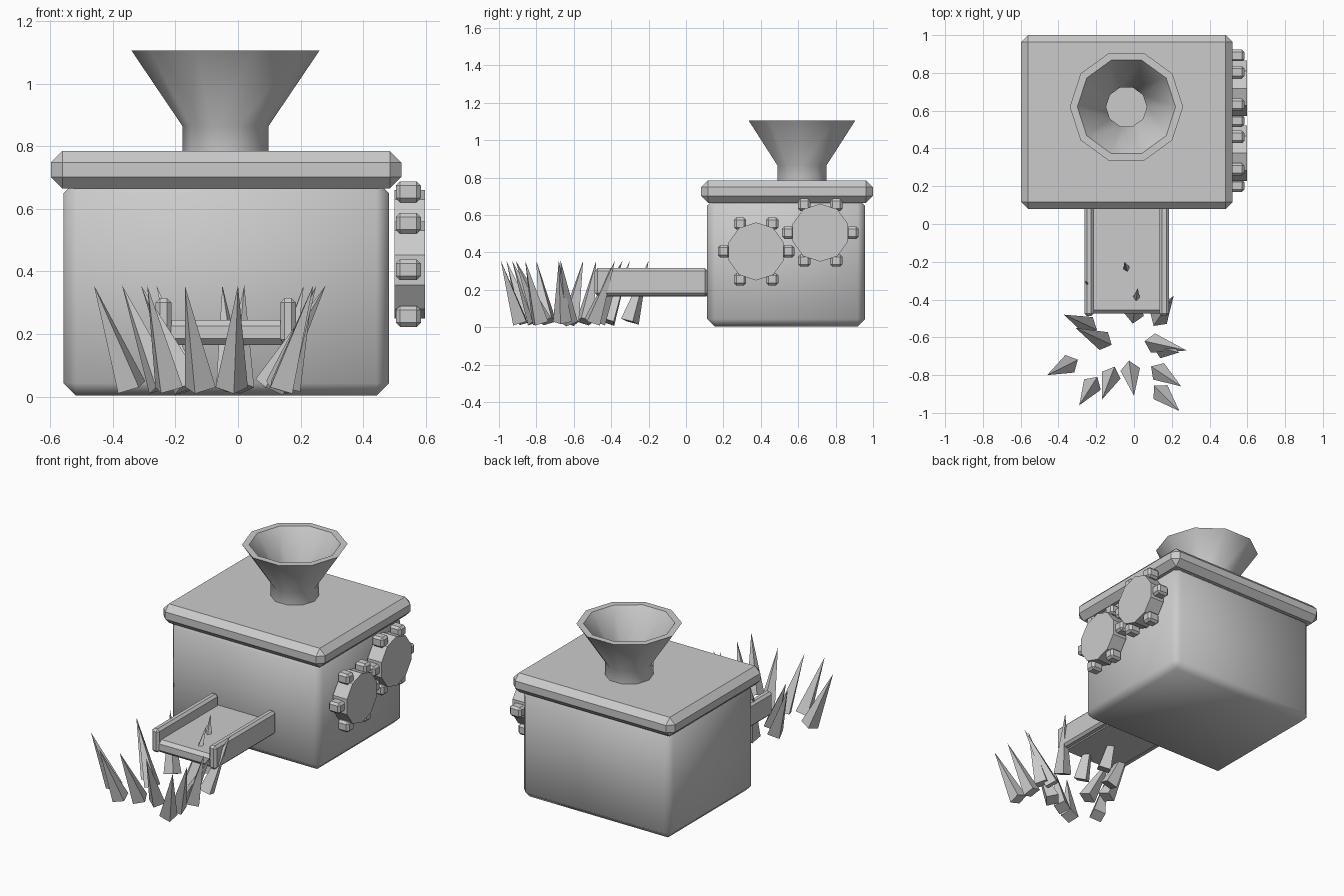
import bpy, bmesh
from math import sin, cos, pi, radians
from mathutils import Vector

if "Cube" in bpy.data.objects:
    bpy.data.objects.remove(bpy.data.objects["Cube"])


def add_mesh(name, bm):
    bmesh.ops.recalc_face_normals(bm, faces=bm.faces)
    me = bpy.data.meshes.new(name)
    bm.to_mesh(me)
    bm.free()
    ob = bpy.data.objects.new(name, me)
    bpy.context.collection.objects.link(ob)
    return ob


def smooth(ob, angle):
    bpy.ops.object.select_all(action='DESELECT')
    ob.select_set(True)
    bpy.context.view_layer.objects.active = ob
    bpy.ops.object.shade_smooth_by_angle(angle=radians(angle))


def add_box(bm, lo, hi, bevel):
    tmp = bmesh.new()
    bmesh.ops.create_cube(tmp, size=1)
    for v in tmp.verts:
        v.co = Vector([a + (c + .5) * (b - a) for a, b, c in zip(lo, hi, v.co)])
    bmesh.ops.bevel(tmp, geom=tmp.edges[:], offset=bevel, segments=1,
                    affect='EDGES', profile=.5)
    me = bpy.data.meshes.new("tmp")
    tmp.to_mesh(me)
    tmp.free()
    bm.from_mesh(me)
    bpy.data.meshes.remove(me)


def box(name, lo, hi, bevel):
    bm = bmesh.new()
    add_box(bm, lo, hi, bevel)
    return add_mesh(name, bm)


# Machine housing and lid
body = box("body", (-.557, .113, .003), (.482, .957, .69), .04)
body.data.shade_smooth()
box("lid", (-.598, .08, .665), (.522, 1.0, .785), .037)

# Ten-sided hopper: outer wall up, over the rim, down the inside
profile = [(.138, .77), (.138, .865), (.3, 1.105), (.26, 1.105), (.108, .88), (.108, .77)]
bm = bmesh.new()
rings = [[bm.verts.new((-.04 + r * cos(i * pi / 5), .62 + r * sin(i * pi / 5), z))
          for i in range(10)] for r, z in profile]
for a, b in zip(rings, rings[1:] + rings[:1]):
    for i in range(10):
        j = (i + 1) % 10
        bm.faces.new((a[i], a[j], b[j], b[i]))
smooth(add_mesh("hopper", bm), 40)

# Output chute with two side rails
box("chute_floor", (-.24, -.475, .165), (.16, .13, .245), .02)
for name, x in (("chute_rail_left", -.263), ("chute_rail_right", .135)):
    box(name, (x, -.488, .168), (x + .05, .115, .315), .014)


# Gears on the right side
def gear(name, cy, cz):
    bm = bmesh.new()
    caps = []
    for x in (.5, .597):
        caps.append([bm.verts.new((x, cy + .155 * sin(i * pi / 5), cz + .155 * cos(i * pi / 5)))
                     for i in range(10)])
        bm.faces.new(caps[-1])
    for i in range(10):
        j = (i + 1) % 10
        bm.faces.new((caps[0][i], caps[0][j], caps[1][j], caps[1][i]))
    for k in range(6):
        y, z = cy + .172 * cos(k * pi / 3), cz + .172 * sin(k * pi / 3)
        add_box(bm, (.504, y - .033, z - .033), (.584, y + .033, z + .033), .013)
    add_mesh(name, bm)


gear("gear_front", .375, .405)
gear("gear_back", .718, .505)

# Ring of shards leaning outwards: base x, y then tip x, y
shards = [(-.34, -.74, -.46, -.80), (-.22, -.85, -.29, -.96), (-.12, -.80, -.17, -.93),
          (-.02, -.77, 0, -.91), (.14, -.89, .24, -.99), (.13, -.78, .25, -.86),
          (.10, -.63, .28, -.67), (.15, -.66, .24, -.68), (-.24, -.54, -.37, -.48),
          (-.16, -.62, -.31, -.55), (-.02, -.30, -.05, -.20), (0, -.48, .02, -.34),
          (.13, -.50, .21, -.38), (-.16, -.42, -.26, -.30)]
for n, (bx, by, tx, ty) in enumerate(shards):
    base, tip = Vector((bx, by, .03)), Vector((tx, ty, .355))
    axis = tip - base
    lean = Vector((axis.x, axis.y, 0)).normalized()
    u = axis.cross(lean).normalized()
    w = axis.cross(u).normalized()
    bm = bmesh.new()
    top = bm.verts.new(tip)
    quad = [bm.verts.new(base + .052 * (a * u + b * w))
            for a, b in ((1, 0), (0, 1), (-1, 0), (0, -1))]
    bm.faces.new(quad)
    for i in range(4):
        bm.faces.new((quad[i], quad[(i + 1) % 4], top))
    add_mesh(f"shard_{n + 1}", bm)
